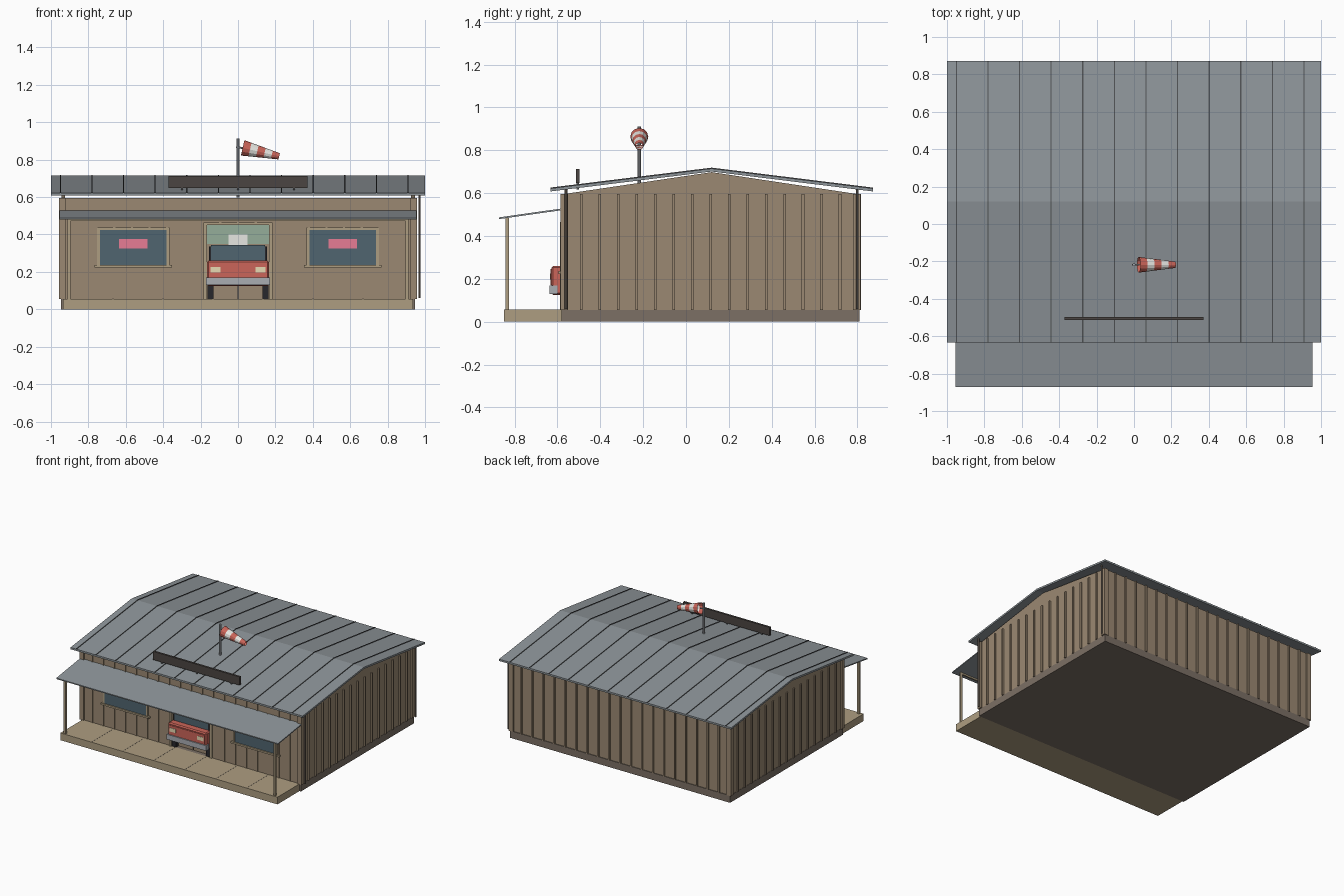
import bpy, bmesh, math
from mathutils import Vector

if "Cube" in bpy.data.objects:
    bpy.data.objects.remove(bpy.data.objects["Cube"])


def mat(name, r, g, b):
    m = bpy.data.materials.new(name)
    m.diffuse_color = (r, g, b, 1)
    m.use_nodes = True
    m.node_tree.nodes["Principled BSDF"].inputs["Base Color"].default_value = m.diffuse_color
    return m


WALL = mat("wall_boards", .33, .25, .17)
TRIM = mat("light_timber", .42, .34, .22)
BASE = mat("base_stone", .2, .16, .13)
ROOF = mat("roof_metal", .27, .30, .32)
SEAM = mat("dark_metal", .08, .085, .09)
SIGN = mat("board_dark", .07, .06, .055)
GLASS = mat("window_glass", .08, .13, .16)
PINK = mat("pink", .8, .2, .3)
RED = mat("red", .6, .13, .1)
WHITE = mat("white", .8, .8, .76)
GREEN = mat("green_glass", .3, .42, .32)
STEEL = mat("steel", .4, .42, .45)
LAMP = mat("lamp", .8, .7, .45)
BLACK = mat("rubber", .02, .02, .025)


def finish(name, bm, m):
    bmesh.ops.recalc_face_normals(bm, faces=bm.faces)
    me = bpy.data.meshes.new(name)
    bm.to_mesh(me)
    bm.free()
    me.materials.append(m)
    ob = bpy.data.objects.new(name, me)
    bpy.context.collection.objects.link(ob)
    return ob


def boxes(name, m, *bounds):
    """One object made of boxes given as (x0, x1, y0, y1, z0, z1)."""
    bm = bmesh.new()
    for x0, x1, y0, y1, z0, z1 in bounds:
        for v in bmesh.ops.create_cube(bm, size=1)["verts"]:
            v.co = ((x0 + x1) / 2 + v.co.x * (x1 - x0),
                    (y0 + y1) / 2 + v.co.y * (y1 - y0),
                    (z0 + z1) / 2 + v.co.z * (z1 - z0))
    return finish(name, bm, m)


def prisms(name, m, yz, spans):
    """Extrude a y-z profile along x over each (x0, x1) span."""
    bm = bmesh.new()
    for x0, x1 in spans:
        f = bm.faces.new([bm.verts.new((x0, y, z)) for y, z in yz])
        r = bmesh.ops.extrude_face_region(bm, geom=[f])
        bm.faces.new(f.verts) if not f.is_valid else None
        bmesh.ops.translate(bm, vec=(x1 - x0, 0, 0),
                            verts=[v for v in r["geom"] if isinstance(v, bmesh.types.BMVert)])
    return finish(name, bm, m)


def tube(name, m, a, b, r1, r2, sides=10, caps=True):
    """Cylinder or cone from point a to point b."""
    a, b = Vector(a), Vector(b)
    bm = bmesh.new()
    bmesh.ops.create_cone(bm, cap_ends=caps, segments=sides, radius1=r1, radius2=r2,
                          depth=(b - a).length)
    q = (b - a).to_track_quat('Z', 'Y')
    for v in bm.verts:
        v.co = q @ v.co + (a + b) / 2
    return finish(name, bm, m)


X, YF, YB, Z0, Z1 = .945, -.575, .805, .055, .595
RY, DX, DZ = .12, .165, .45        # ridge position, doorway half width and top

# Foundation and porch deck
boxes("foundation", BASE, (-.947, .947, -.58, .81, 0, Z0))
boxes("porch_deck", TRIM, (-.935, .935, -.85, -.578, 0, .056))
boxes("deck_joints", BASE, *[(x - .002, x + .002, -.848, -.59, .05, .0568)
                             for x in [-.935 + 1.87 * i / 7 for i in range(1, 7)]])

# Walls, front wall left open for the doorway
T = .02
boxes("front_wall", WALL, (-X, -DX, YF, YF + T, Z0, Z1), (DX, X, YF, YF + T, Z0, Z1),
      (-DX, DX, YF, YF + T, DZ, Z1))
boxes("back_wall", WALL, (-X, X, YB - T, YB, Z0, Z1))
boxes("side_walls", WALL, *[(min(s * X, s * (X - T)), max(s * X, s * (X - T)), YF + T, YB - T, Z0, Z1)
                            for s in (-1, 1)])
prisms("gables", WALL, [(YF, Z1), (YB, Z1), (RY, .698)], [(-X, -X + T), (X - T, X)])

# Battens on every wall
W, D = .006, .011
bat = []
for i in range(1, 20):
    x = -X + 2 * X * i / 20
    bat.append((x - W, x + W, YB, YB + D, Z0, Z1))
    bat.append((x - W, x + W, YF - .006, YF, DZ + .015 if abs(x) < DX + .025 else Z0, Z1))
for i in range(1, 16):
    y = YF + (YB - YF) * i / 16
    bat += [(X, X + D, y - W, y + W, Z0, Z1), (-X - D, -X, y - W, y + W, Z0, Z1)]
boxes("battens", WALL, *bat)
cb = []
for s in (-1, 1):
    for y, d in ((YF, 1), (YB, -1)):
        xs = sorted((s * (X + .012), s * (X - .025)))
        ys = sorted((y - d * .01, y + d * .025))
        cb.append((*xs, *ys, Z0, Z1))
boxes("corner_boards", WALL, *cb)

# Main roof with standing seams
E = [(-.633, .622), (RY, .715), (.872, .622)]
prisms("main_roof", ROOF, E + [(y, z - .014) for y, z in reversed(E)], [(-1, 1)])
prisms("roof_seams", SEAM, [(y, z + .004) for y, z in E] + [(y, z - .004) for y, z in reversed(E)],
       [(-.953 + .169 * i, -.947 + .169 * i) for i in range(12)])

# Porch roof, beam and posts
prisms("porch_roof", ROOF, [(-.872, .487), (-.555, .532), (-.555, .524), (-.872, .479)], [(-.955, .955)])
boxes("porch_beam", TRIM, (-.91, .91, -.841, -.829, .472, .484))
boxes("porch_posts", TRIM, *[(x - .008, x + .008, -.843, -.827, Z0, .484) for x in (-.903, .903)])

# Downpipes on the right side
for n, y in (("front", -.56), ("back", .8)):
    tube(n + "_downpipe", BASE, (.97, y, .06), (.97, y, .625), .006, .006, 8)

# Windows with frames, sills and pink panels
for n, cx in (("left", -.56), ("right", .56)):
    a, b, lo, hi = cx - .193, cx + .193, .228, .437
    boxes(n + "_window_frame", TRIM, (a, a + .014, -.588, YF, lo, hi), (b - .014, b, -.588, YF, lo, hi),
          (a, b, -.588, YF, hi - .012, hi), (a - .014, b + .014, -.594, YF, lo - .005, lo + .008))
    boxes(n + "_window_glass", GLASS, (a + .01, b - .01, -.584, YF, lo, hi - .008))
    boxes(n + "_window_panel", PINK, (cx - .076, cx + .076, -.587, -.58, .324, .376))

# Doorway: frame, double doors, green glass and a white panel
boxes("door_frame", TRIM, (-DX - .02, -DX, -.587, -.53, Z0, DZ + .015),
      (DX, DX + .02, -.587, -.53, Z0, DZ + .015), (-DX, DX, -.587, -.53, DZ, DZ + .015))
boxes("double_doors", WALL, (-DX, -.004, -.545, -.53, Z0, .35), (.004, DX, -.545, -.53, Z0, .35))
boxes("door_gap", BLACK, (-.004, .004, -.543, -.53, Z0, .35))
boxes("door_glass", GREEN, (-DX, DX, -.545, -.53, .35, DZ))
boxes("door_panel", WHITE, (-.052, .052, -.55, -.545, .345, .4))

# Vehicle nose poking out of the doorway
hood = boxes("vehicle_nose", RED, (-.165, .165, -.628, -.54, .125, .26))
bv = hood.modifiers.new("bevel", 'BEVEL')
bv.width, bv.segments = .008, 1
boxes("vehicle_grille", RED, (-.155, .155, -.632, -.62, .172, .245))
boxes("vehicle_bumper", STEEL, (-.172, .172, -.637, -.6, .13, .17))
boxes("vehicle_headlights", LAMP, *[(x - .027, x + .027, -.635, -.62, .197, .226) for x in (-.12, .12)])
boxes("vehicle_windshield", GLASS, (-.145, .145, -.574, -.54, .26, .343))
boxes("vehicle_pillars", BLACK, (-.155, -.145, -.574, -.54, .26, .335), (.145, .155, -.574, -.54, .26, .335))
boxes("vehicle_wheels", BLACK, (-.162, -.13, -.578, -.54, Z0, .13), (.13, .162, -.578, -.54, Z0, .13))

# Roof board on short legs
boxes("roof_board", SIGN, (-.372, .372, -.513, -.497, .648, .713))
boxes("roof_board_legs", SEAM, *[(x - .006, x + .006, -.511, -.499, .617, .66) for x in (-.3, 0, .3)])

# Windsock: pole, hoop arm and striped cone
WY = -.218
tube("windsock_pole", STEEL, (0, WY, .598), (0, WY, .912), .008, .008)
tube("windsock_arm", STEEL, (-.01, WY, .868), (.03, WY, .861), .005, .005, 6)
a, b, n = Vector((.025, WY, .863)), Vector((.22, WY, .818)), 5
for i in range(n):
    t, u = i / n, (i + 1) / n
    tube(f"windsock_band_{i + 1}", (RED, WHITE)[i % 2], a.lerp(b, t), a.lerp(b, u),
         .042 - .025 * t, .042 - .025 * u, 12, caps=False)
